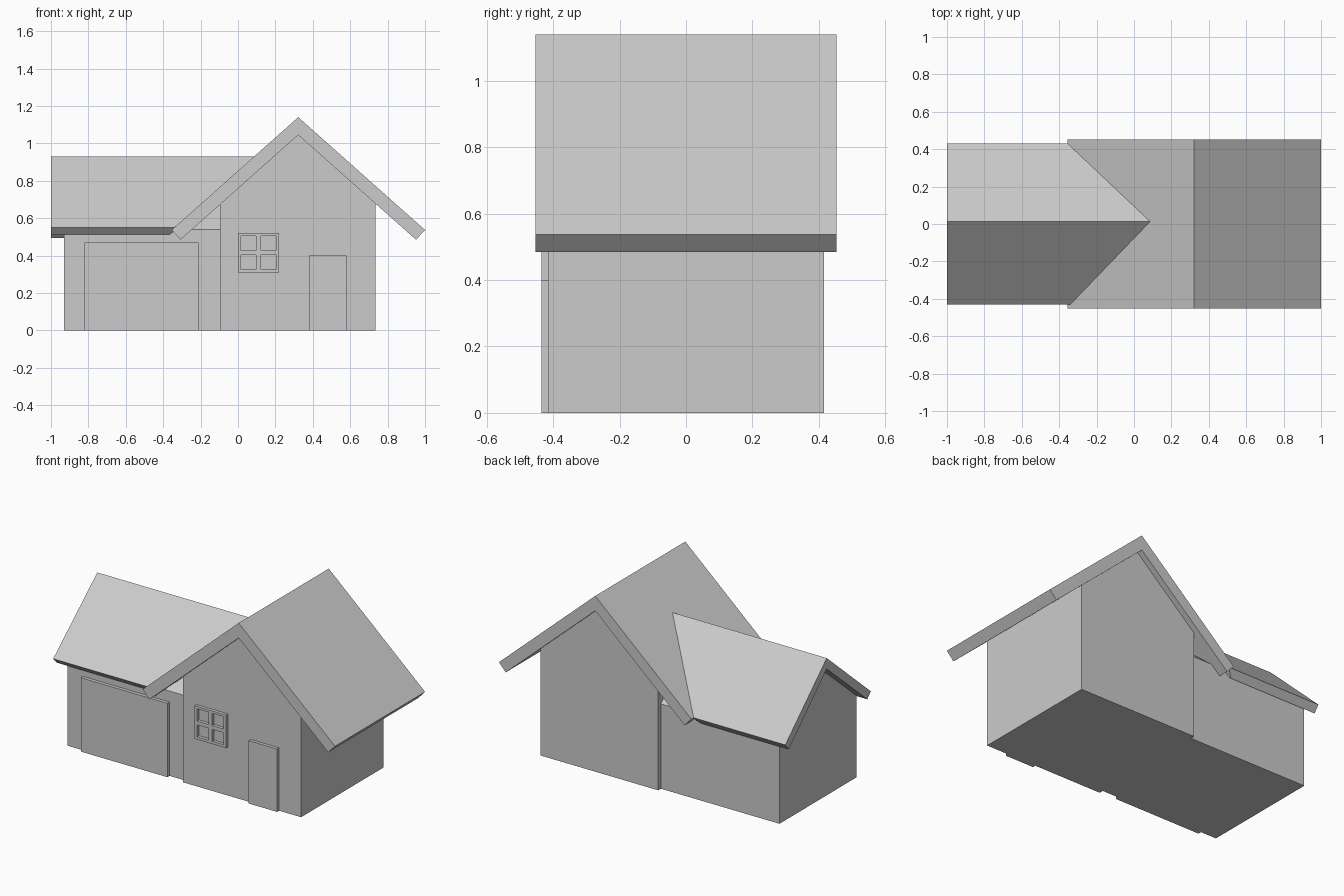
import bpy, bmesh
from mathutils import Vector

if "Cube" in bpy.data.objects:
    bpy.data.objects.remove(bpy.data.objects["Cube"])


def finish(name, bm):
    bmesh.ops.recalc_face_normals(bm, faces=bm.faces)
    me = bpy.data.meshes.new(name)
    bm.to_mesh(me)
    bm.free()
    ob = bpy.data.objects.new(name, me)
    bpy.context.collection.objects.link(ob)
    return ob


def prism(name, profile, axis, a, b, cut=None):
    """Extrude a profile (u, z) along x or y from a to b; cut = (point, normal) trims one side."""
    bm = bmesh.new()
    place = (lambda u, z: (u, a, z)) if axis == 'y' else (lambda u, z: (a, u, z))
    face = bm.faces.new([bm.verts.new(place(u, z)) for u, z in profile])
    ext = bmesh.ops.extrude_face_region(bm, geom=[face])
    moved = [g for g in ext['geom'] if isinstance(g, bmesh.types.BMVert)]
    step = Vector((0, b - a, 0)) if axis == 'y' else Vector((b - a, 0, 0))
    bmesh.ops.translate(bm, verts=moved, vec=step)
    if cut:
        geom = bm.verts[:] + bm.edges[:] + bm.faces[:]
        res = bmesh.ops.bisect_plane(bm, geom=geom, plane_co=cut[0], plane_no=cut[1],
                                     clear_outer=True)
        edges = [g for g in res['geom_cut'] if isinstance(g, bmesh.types.BMEdge)]
        bmesh.ops.edgeloop_fill(bm, edges=edges)
    return finish(name, bm)


def box(name, x0, x1, y0, y1, z0, z1):
    return prism(name, [(x0, z0), (x1, z0), (x1, z1), (x0, z1)], 'y', y0, y1)


# Main house: gabled walls and chevron roof with its ridge along y
prism('house_walls', [(-0.095, 0), (0.735, 0), (0.735, 0.685), (0.32, 1.055), (-0.095, 0.685)],
      'y', -0.415, 0.415)
prism('house_roof', [(-0.355, 0.537), (-0.307, 0.485), (0.322, 1.045),
                     (0.952, 0.485), (1.0, 0.537), (0.322, 1.14)], 'y', -0.453, 0.453)

# Garage wing: lower gabled walls, recessed from the house
prism('garage_walls', [(-0.388, 0), (0.388, 0), (0.388, 0.54), (0.013, 0.875), (-0.388, 0.54)],
      'x', -0.93, -0.09)

# Garage roof, trimmed where it runs into the house roof
prism('garage_roof', [(-0.43, 0.55), (-0.395, 0.512), (0.013, 0.86),
                      (0.395, 0.495), (0.43, 0.537), (0.013, 0.93)],
      'x', -1.0, 0.4, cut=(Vector((0.34, 0, 1.14)), Vector((0.89, 0, -1))))

# Doors
box('front_door', 0.38, 0.58, -0.435, -0.40, 0, 0.40)
box('garage_door', -0.82, -0.21, -0.41, -0.37, 0, 0.47)

# Window frame with four open panes
xs = [0.0, 0.017, 0.097, 0.123, 0.203, 0.22]
zs = [0.31, 0.327, 0.403, 0.427, 0.505, 0.52]
bm = bmesh.new()
grid = [[bm.verts.new((x, -0.435, z)) for z in zs] for x in xs]
for i in range(5):
    for j in range(5):
        if i % 2 == 0 or j % 2 == 0:
            bm.faces.new((grid[i][j], grid[i + 1][j], grid[i + 1][j + 1], grid[i][j + 1]))
ext = bmesh.ops.extrude_face_region(bm, geom=bm.faces[:], use_keep_orig=True)
bmesh.ops.translate(bm, vec=(0, 0.025, 0),
                    verts=[g for g in ext['geom'] if isinstance(g, bmesh.types.BMVert)])
finish('window_frame', bm)
